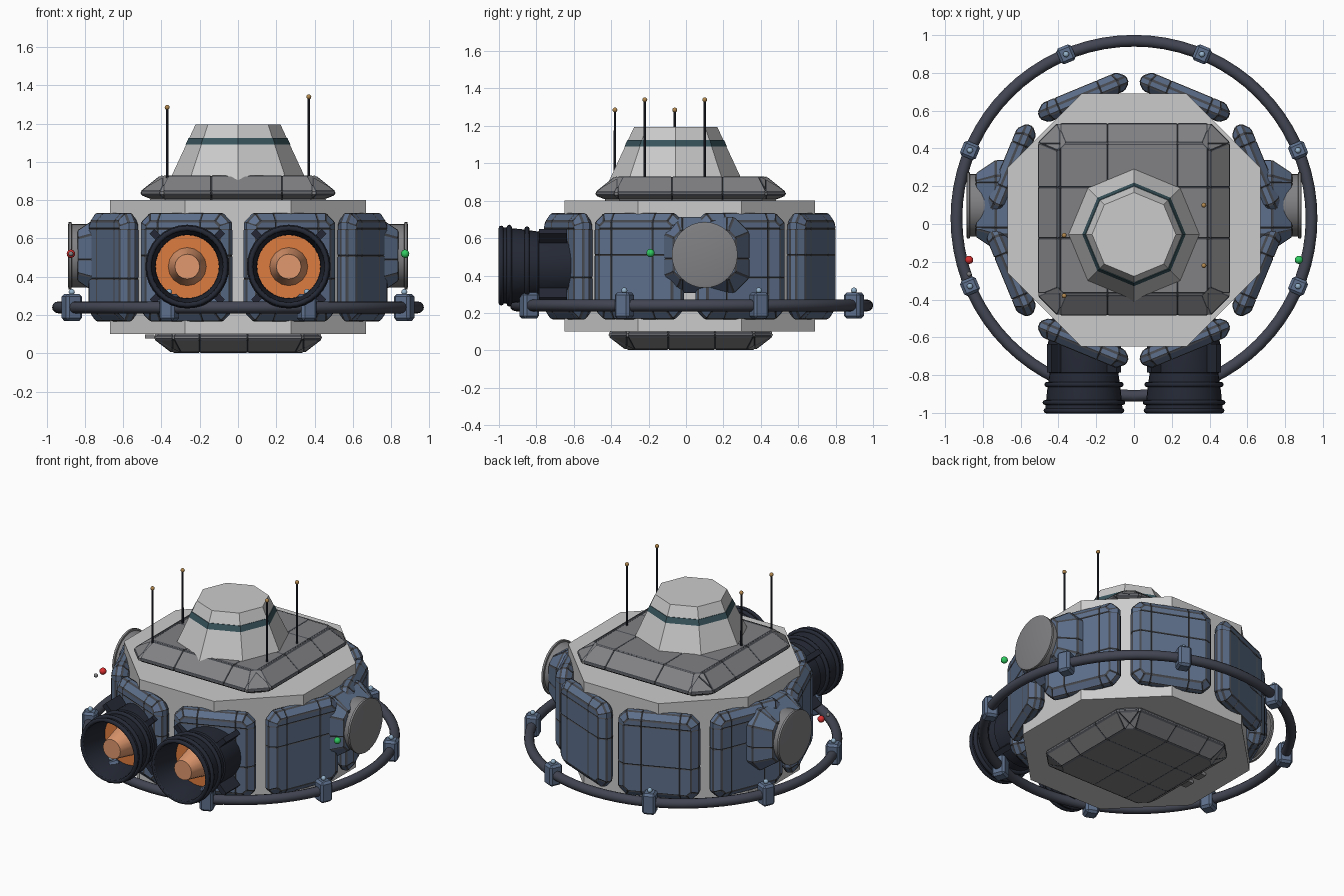
import bpy, bmesh
from math import pi, cos, sin, radians
from mathutils import Matrix, Vector

if "Cube" in bpy.data.objects:
    bpy.data.objects.remove(bpy.data.objects["Cube"])


def material(name, rgb):
    m = bpy.data.materials.new(name)
    m.diffuse_color = (*rgb, 1)
    m.use_nodes = True
    m.node_tree.nodes["Principled BSDF"].inputs["Base Color"].default_value = m.diffuse_color
    return m


BLUE = material("blue_hull", (0.11, 0.16, 0.26))
SEAM = material("seam", (0.06, 0.065, 0.075))
GREY = material("grey_plate", (0.22, 0.22, 0.23))
DARK = material("dark_metal", (0.018, 0.022, 0.035))
PIPE = material("ring_metal", (0.055, 0.06, 0.085))
ORANGE = material("engine_glow", (0.72, 0.2, 0.05))
PEACH = material("engine_core", (0.75, 0.32, 0.16))
TEAL = material("window_band", (0.04, 0.09, 0.11))
RED = material("red_lamp", (0.7, 0.03, 0.03))
GREEN = material("green_lamp", (0.03, 0.6, 0.12))
BRASS = material("brass", (0.45, 0.25, 0.08))
PALE = material("pale_bolt", (0.3, 0.45, 0.6))
CY = 0.025  # centre of the hull in y


def frame(origin, out, up):
    """Matrix whose local Z points out and local Y points up."""
    z, y = Vector(out).normalized(), Vector(up).normalized()
    x = y.cross(z)
    m = Matrix((x, y, z)).transposed().to_4x4()
    m.translation = origin
    return m


def finish(name, bm, m, mats, smooth=False):
    bmesh.ops.recalc_face_normals(bm, faces=bm.faces[:])
    me = bpy.data.meshes.new(name)
    bm.to_mesh(me)
    bm.free()
    ob = bpy.data.objects.new(name, me)
    bpy.context.collection.objects.link(ob)
    ob.matrix_world = m
    for mat in mats:
        if mat:
            me.materials.append(mat)
    if smooth:
        bpy.ops.object.select_all(action='DESELECT')
        ob.select_set(True)
        bpy.context.view_layer.objects.active = ob
        bpy.ops.object.shade_smooth_by_angle(angle=radians(35))
    return ob


def loft(bm, loops):
    vs = [[bm.verts.new(p) for p in lp] for lp in loops]
    n = len(vs[0])
    for a, b in zip(vs, vs[1:]):
        for i in range(n):
            j = (i + 1) % n
            bm.faces.new((a[i], a[j], b[j], b[i]))
    bm.faces.new(vs[0][::-1])
    bm.faces.new(vs[-1])


def lathe(name, profile, sides, m, mat=None, turn=0.0):
    bm = bmesh.new()
    loft(bm, [[(r * cos(turn + 2 * pi * i / sides), r * sin(turn + 2 * pi * i / sides), z)
               for i in range(sides)] for r, z in profile])
    return finish(name, bm, m, [mat], sides > 8)


def plate(name, w, h, cut, rings, m, mat, xs=(), ys=()):
    """Cut-corner slab from (inset, depth) rings, split into seamed tiles."""
    bm = bmesh.new()
    loops = []
    for ins, z in rings:
        a, b, c = w / 2 - ins, h / 2 - ins, max(cut - 0.586 * ins, 0.012)
        loops.append([(x, y, z) for x, y in ((a, -b + c), (a, b - c), (a - c, b), (-a + c, b),
                      (-a, b - c), (-a, -b + c), (-a + c, -b), (a - c, -b))])
    loft(bm, loops)
    for axis, cuts in (((1, 0, 0), xs), ((0, 1, 0), ys)):
        for d in cuts:
            bmesh.ops.bisect_plane(bm, geom=bm.verts[:] + bm.edges[:] + bm.faces[:],
                                   plane_co=Vector(axis) * d, plane_no=axis)
    bmesh.ops.recalc_face_normals(bm, faces=bm.faces[:])
    tiles = [f for f in bm.faces if f.calc_area() > 0.0015]
    ring = bmesh.ops.inset_individual(bm, faces=tiles, thickness=0.006, depth=0.004,
                                      use_even_offset=True)["faces"]
    for f in set(ring) - set(tiles):
        f.material_index = 1
    return finish(name, bm, m, [mat, SEAM])


def block(name, size, m, mat=None, bevel=0.0):
    bm = bmesh.new()
    bmesh.ops.create_cube(bm, size=1)
    bmesh.ops.scale(bm, vec=size, verts=bm.verts)
    if bevel:
        bmesh.ops.bevel(bm, geom=bm.edges[:], offset=bevel, segments=1, affect='EDGES')
    return finish(name, bm, m, [mat])


def ball(name, r, loc, mat):
    bm = bmesh.new()
    bmesh.ops.create_uvsphere(bm, u_segments=12, v_segments=8, radius=r)
    return finish(name, bm, Matrix.Translation(loc), [mat], True)


def torus(name, R, r, m, mat, n=32, k=8):
    bpy.ops.mesh.primitive_torus_add(major_radius=R, minor_radius=r,
                                     major_segments=n, minor_segments=k)
    ob = bpy.context.object
    ob.name = name
    ob.matrix_world = m
    ob.data.materials.append(mat)
    bpy.ops.object.shade_smooth_by_angle(angle=radians(50))


# Octagonal core
lathe("hull_core", [(0.725, 0.1), (0.725, 0.8)], 8, Matrix.Translation((0, 0.02, 0)), None, pi / 8)

# Top and bottom plated decks
plate("top_deck", 1.01, 1.01, 0.1, [(0.05, 0.8), (0.05, 0.81), (0, 0.83), (0, 0.845), (0.1, 0.925)],
      frame((0, CY, 0), (0, 0, 1), (0, 1, 0)), GREY, (-0.39, -0.14, 0.23, 0.39), (-0.39, -0.1, 0.17, 0.4))
plate("bottom_deck", 0.87, 0.87, 0.1, [(0.02, -0.11), (0, -0.09), (0, -0.075), (0.09, -0.006)],
      frame((0, CY, 0), (0, 0, -1), (0, 1, 0)), GREY, (-0.34, -0.05, 0.2, 0.34), (-0.34, -0.12, 0.13, 0.34))
for y in (-0.05, 0.07):
    block("bottom_tab", (0.05, 0.07, 0.02), Matrix.Translation((-0.46, y, 0.088)), GREY)

# Turret with window band
T = Matrix.Translation((0, -0.055, 0))
lathe("turret", [(0.36, 0.9), (0.35, 0.92), (0.222, 1.195)], 8, T)
lathe("turret_band", [(0.274, 1.09), (0.258, 1.125)], 8, T, TEAL)

# Eight armour panels, ring clamps and bolts
for k in range(8):
    a = radians(22.5 + 45 * k)
    o = Vector((cos(a), sin(a), 0))
    up = (0, 0, 1)
    s = 1 if k % 2 else -1
    plate("armour_panel", 0.5, 0.56, 0.05, [(0.035, 0.655), (0, 0.685), (0, 0.72), (0.04, 0.755)],
          frame((0, 0.02, 0.45), o, up), BLUE, (-0.14 * s, 0.1 * s), (0.06 * s, 0.2))
    p = o * 0.94 + Vector((0, 0.03, 0.24))
    block("ring_clamp", (0.085, 0.14, 0.09), frame(p, o, up), BLUE, 0.014)
    ball("clamp_bolt", 0.016, p + Vector((0, 0, 0.08)), PALE)

torus("outer_ring", 0.94, 0.031, Matrix.Translation((0, 0.03, 0.24)), PIPE, 72, 12)

# Side docking pods and navigation lamps
for s, lamp in ((-1, RED), (1, GREEN)):
    f = frame((0, 0.1, 0.51), (s, 0, 0), (0, 0, 1))
    plate("side_pod", 0.47, 0.4, 0.08, [(0.02, 0.6), (0, 0.63), (0, 0.73), (0.07, 0.835)], f, BLUE,
          (-0.12, 0.12), (-0.02,))
    lathe("docking_port", [(0.165, 0.76), (0.165, 0.868), (0.176, 0.87), (0.176, 0.884), (0.16, 0.888)],
          32, f, GREY)
    ball("side_lamp", 0.022, (s * 0.873, -0.19, 0.52), lamp)
ball("lamp_bolt", 0.013, (-0.873, -0.265, 0.52), GREY)

# Twin engines with hollow bells
for s in (-1, 1):
    f = frame((s * 0.265, 0, 0.453), (0, -1, 0), (0, 0, 1))
    lathe("engine_bell", [(0.17, 0.5), (0.19, 0.63), (0.19, 0.785), (0.182, 0.79), (0.195, 0.88),
                          (0.206, 0.998), (0.19, 0.998), (0.167, 0.87), (0.165, 0.795)], 32, f, DARK)
    lathe("engine_glow_disc", [(0.166, 0.79), (0.166, 0.802)], 32, f, ORANGE)
    lathe("engine_spike", [(0.1, 0.8), (0.065, 0.965)], 16, f, PEACH)
    for d, r in ((0.85, 0.196), (0.945, 0.205), (0.988, 0.2)):
        torus("engine_band", r, 0.014, f @ Matrix.Translation((0, 0, d)), DARK)
    for k in range(4):
        turn = Matrix.Rotation(radians(45 + 90 * k), 4, 'Z')
        block("engine_fin", (0.09, 0.035, 0.15), f @ turn @ Matrix.Translation((0.215, 0, 0.71)), DARK)

# Antennas
for x, y, top in ((0.37, 0.1, 1.34), (0.37, -0.22, 1.34), (-0.37, -0.06, 1.285), (-0.37, -0.38, 1.285)):
    lathe("antenna", [(0.007, 0.9), (0.006, top)], 8, Matrix.Translation((x, y, 0)), DARK)
    ball("antenna_tip", 0.013, (x, y, top), BRASS)
